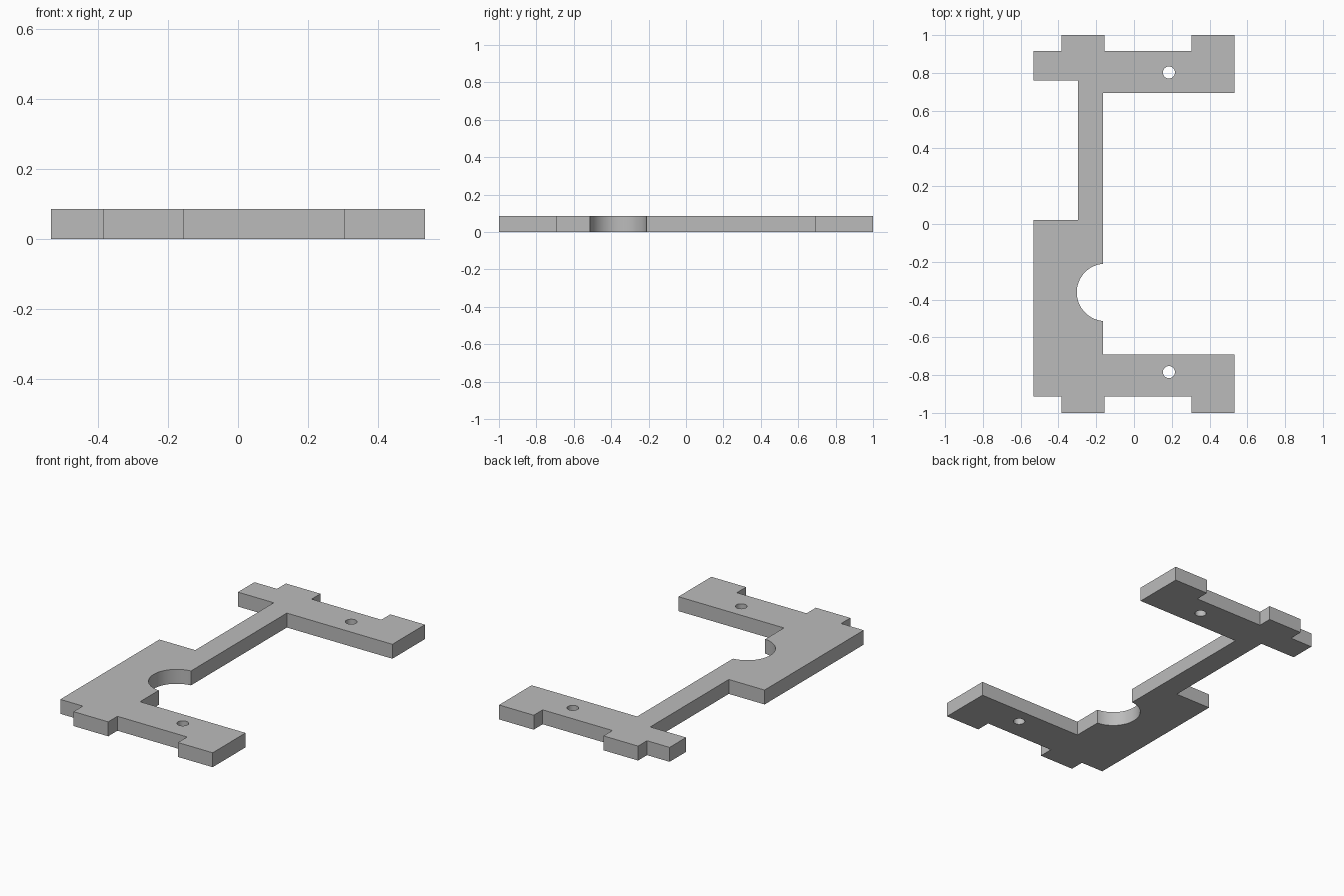
import bpy, bmesh, math

cube = bpy.data.objects.get("Cube")
if cube:
    bpy.data.objects.remove(cube, do_unlink=True)

THICKNESS = 0.086
LEFT, RIGHT = -0.533, 0.533
STEM_LEFT, STEM_RIGHT = -0.297, -0.163
TAB_LEFT, TAB_RIGHT, FOOT = -0.384, -0.156, 0.304

grey = bpy.data.materials.new("Plain grey")
grey.use_nodes = True
colour = (0.5, 0.5, 0.5, 1)
grey.diffuse_color = colour
grey.node_tree.nodes["Principled BSDF"].inputs["Base Color"].default_value = colour


def arc(cx, cy, r, start, end, steps):
    angles = [start + (end - start) * i / steps for i in range(steps + 1)]
    return [(cx + r * math.cos(a), cy + r * math.sin(a)) for a in angles]


def plate(name, loops, height, material):
    """Fill an outline with holes and raise it to a solid plate."""
    bm = bmesh.new()
    for loop in loops:
        verts = [bm.verts.new((x, y, 0)) for x, y in loop]
        for a, b in zip(verts, verts[1:] + verts[:1]):
            bm.edges.new((a, b))
    bmesh.ops.triangle_fill(bm, edges=bm.edges[:], use_beauty=True)
    raised = bmesh.ops.extrude_face_region(bm, geom=bm.faces[:], use_keep_orig=True)
    top = [v for v in raised["geom"] if isinstance(v, bmesh.types.BMVert)]
    bmesh.ops.translate(bm, verts=top, vec=(0, 0, height))
    bmesh.ops.recalc_face_normals(bm, faces=bm.faces[:])
    mesh = bpy.data.meshes.new(name)
    bm.to_mesh(mesh)
    bm.free()
    mesh.materials.append(material)
    obj = bpy.data.objects.new(name, mesh)
    bpy.context.collection.objects.link(obj)
    return obj


# Round bite in the stem, open towards +x
bite_x, bite_y, bite_r = -0.151, -0.362, 0.152
open_angle = math.acos((STEM_RIGHT - bite_x) / bite_r)
bite = arc(bite_x, bite_y, bite_r, open_angle, 2 * math.pi - open_angle, 32)

# Back arm, stem, wide lower block and front arm as one outline
outline = [
    (LEFT, 0.916), (TAB_LEFT, 0.916), (TAB_LEFT, 1), (TAB_RIGHT, 1),
    (TAB_RIGHT, 0.916), (FOOT, 0.916), (FOOT, 1), (RIGHT, 1),
    (RIGHT, 0.693), (STEM_RIGHT, 0.693),
    *bite,
    (STEM_RIGHT, -0.69), (RIGHT, -0.69), (RIGHT, -1), (FOOT, -1),
    (FOOT, -0.913), (TAB_RIGHT, -0.913), (TAB_RIGHT, -1), (TAB_LEFT, -1),
    (TAB_LEFT, -0.913), (LEFT, -0.913), (LEFT, 0.021),
    (STEM_LEFT, 0.021), (STEM_LEFT, 0.761), (LEFT, 0.761),
]

# Screw hole in each arm
holes = [arc(0.185, y, 0.032, 0, 2 * math.pi, 32)[:-1] for y in (0.802, -0.784)]

bracket = plate("bracket_plate", [outline] + holes, THICKNESS, grey)
bpy.context.view_layer.objects.active = bracket
bracket.select_set(True)
bpy.ops.object.shade_smooth_by_angle(angle=math.radians(30))
